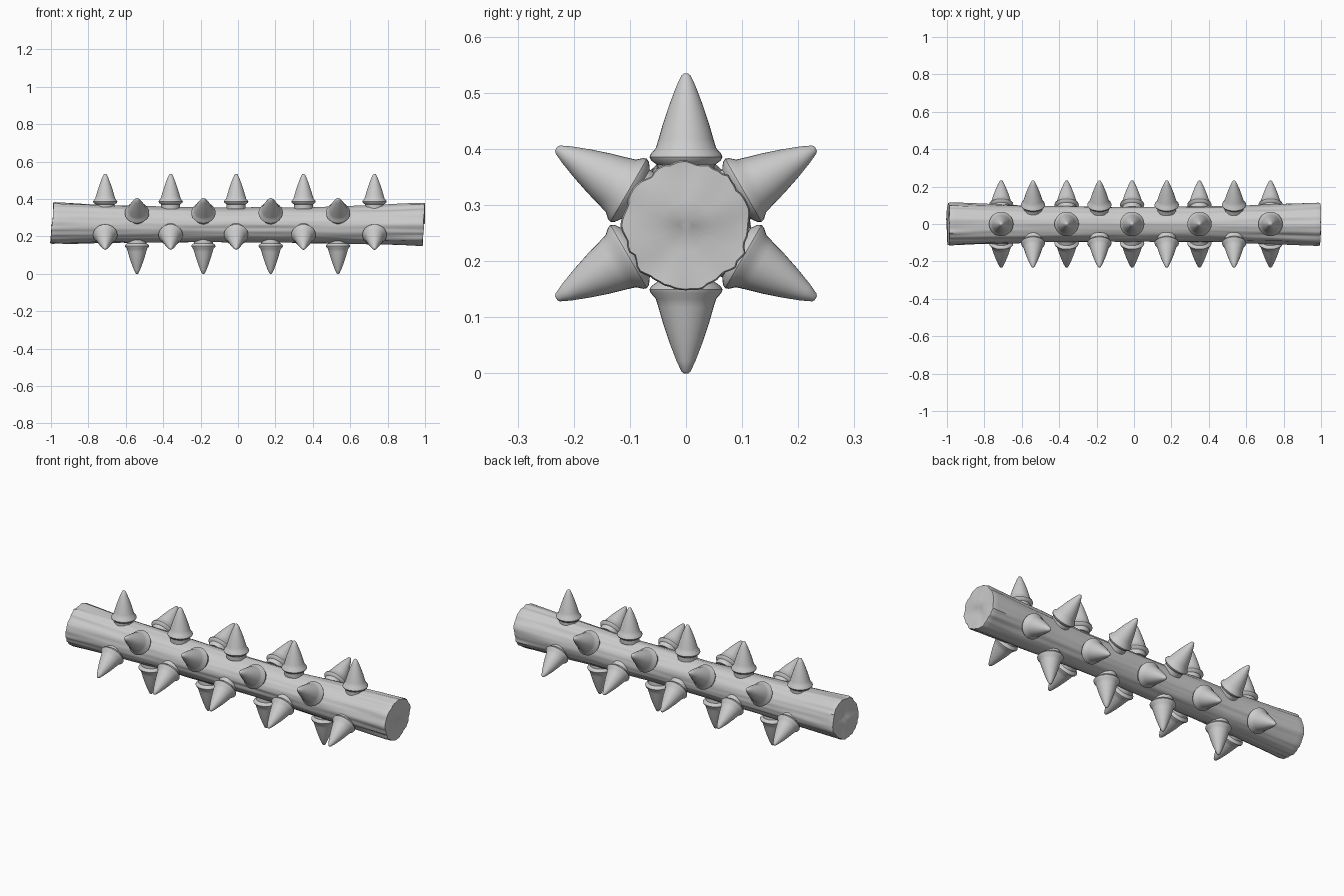
import bpy, bmesh
from math import sin, cos, pi, radians
from mathutils import Vector, noise

if "Cube" in bpy.data.objects:
    bpy.data.objects.remove(bpy.data.objects["Cube"])

AXIS_Z = 0.267


def finish(bm, name, angle):
    bmesh.ops.recalc_face_normals(bm, faces=bm.faces)
    mesh = bpy.data.meshes.new(name)
    bm.to_mesh(mesh)
    bm.free()
    obj = bpy.data.objects.new(name, mesh)
    bpy.context.collection.objects.link(obj)
    bpy.ops.object.select_all(action='DESELECT')
    obj.select_set(True)
    bpy.context.view_layer.objects.active = obj
    bpy.ops.object.shade_smooth_by_angle(angle=radians(angle))
    return obj


def skin(bm, rings):
    # Bridge consecutive rings and close both ends
    for a, b in zip(rings, rings[1:]):
        n = len(a)
        for i in range(n):
            bm.faces.new((a[i], a[(i + 1) % n], b[(i + 1) % n], b[i]))
    bm.faces.new(rings[0])
    bm.faces.new(rings[-1])


def bark_point(x, t, scale):
    # Log radius flares to the ends, with lengthwise grain and grooves
    c, s = cos(t), sin(t)
    end = abs(x) ** 3
    grain = noise.noise(Vector((x * 1.3, c * 4.5, s * 4.5)))
    fine = noise.noise(Vector((x * 3 + 7, c * 11, s * 11)))
    lump = noise.noise(Vector((x * 4 + 20, c * 1.2, s * 1.2)))
    r = 0.092 + 0.021 * x * x + (0.004 + 0.005 * end) * grain
    r += (0.002 + 0.002 * end) * fine + 0.004 * lump
    r *= scale
    z = AXIS_Z - 0.006 + 0.006 * x * x - 0.004 * x
    end_tilt = 0.007 * s * end
    end_rough = 0.006 * end * noise.noise(Vector((x * 5, r * c * 16, r * s * 16)))
    return Vector((x * 0.993 + end_tilt + end_rough, r * c, z + r * s))


# Rough wooden log with softly rounded ends
bm = bmesh.new()
SEG, LEN = 72, 90
stations = [(-1, k) for k in (0.1, 0.4, 0.7, 0.92, 0.975)]
stations += [(-0.99 + 1.98 * i / LEN, 1) for i in range(LEN + 1)]
stations += [(1, k) for k in (0.975, 0.92, 0.7, 0.4, 0.1)]
rings = [[bm.verts.new(bark_point(x, 2 * pi * i / SEG, k)) for i in range(SEG)]
         for x, k in stations]
skin(bm, rings)
finish(bm, "log", 50)

# Spikes: profile as (radius, distance from the log axis)
PROFILE = [(0.050, 0.080), (0.051, 0.104), (0.062, 0.112), (0.065, 0.118),
           (0.063, 0.124), (0.054, 0.134), (0.049, 0.150), (0.041, 0.178),
           (0.030, 0.211), (0.017, 0.245), (0.008, 0.264), (0.004, 0.267)]
ROW_A = (-0.71, -0.36, -0.01, 0.35, 0.73)
ROW_B = (-0.54, -0.185, 0.175, 0.535)


def spike(name, x, angle):
    bm = bmesh.new()
    out = Vector((0, cos(angle), sin(angle)))
    side = Vector((0, -sin(angle), cos(angle)))
    along = Vector((1, 0, 0))
    base = Vector((x, 0, AXIS_Z))
    rings = []
    for r, d in PROFILE:
        rings.append([bm.verts.new(base + out * d + along * r * cos(t) + side * r * sin(t))
                      for t in (2 * pi * i / 32 for i in range(32))])
    skin(bm, rings)
    finish(bm, name, 40)


# Six rows around the log, alternating between the two spacings
for k in range(6):
    for n, x in enumerate(ROW_B if k % 2 else ROW_A):
        spike(f"spike_row{k + 1}_{n + 1}", x, pi / 2 + k * pi / 3)
